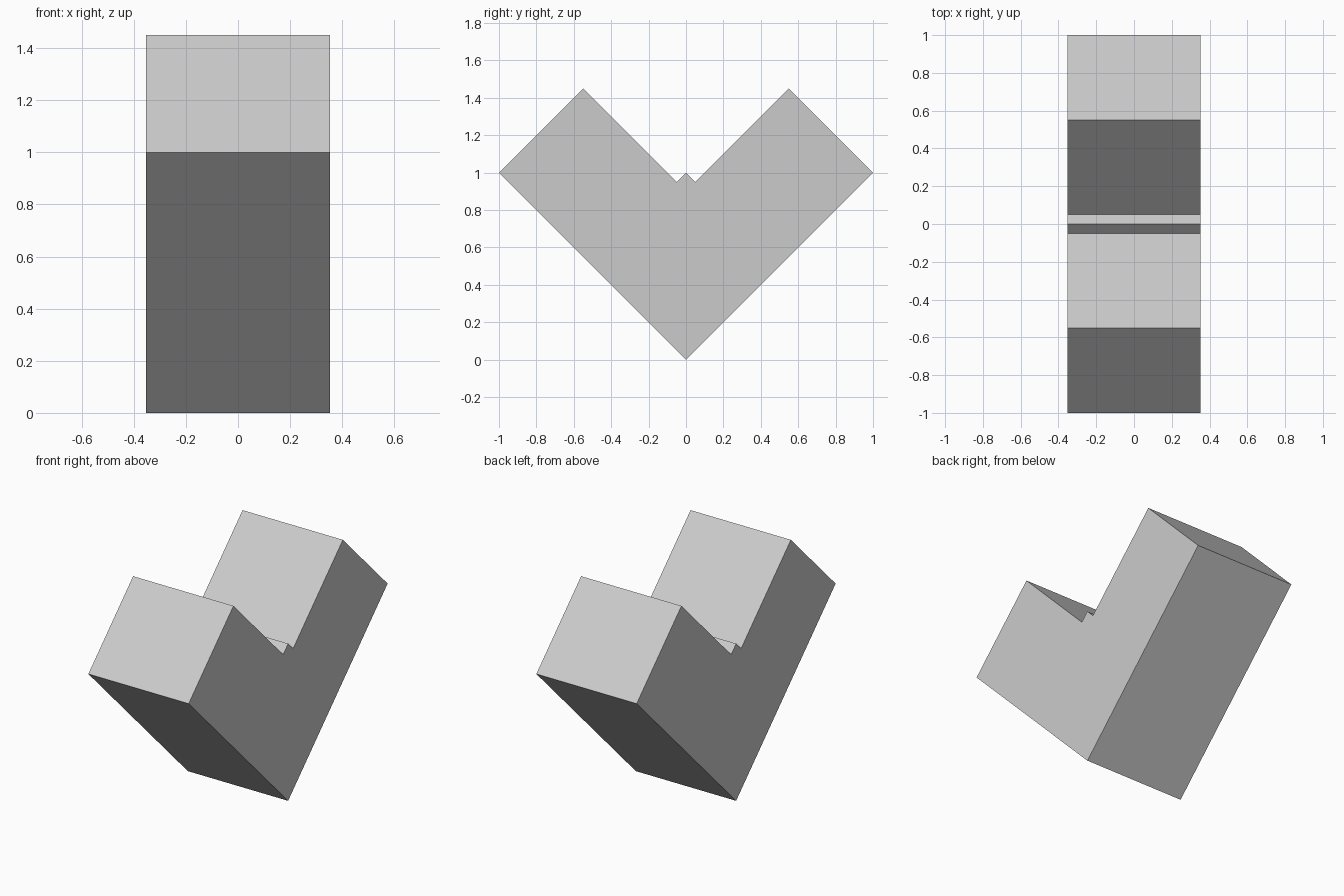
import bpy
import bmesh

if "Cube" in bpy.data.objects:
    bpy.data.objects.remove(bpy.data.objects["Cube"])

HALF_WIDTH = 0.353

# Right half of the heart outline (y, z), from bottom tip to the centre of the notch
half = [(0, 0), (1, 1), (0.55, 1.45), (0.05, 0.95), (0, 1)]
outline = half + [(-y, z) for y, z in reversed(half[1:-1])]

# Heart block: mirrored profile extruded along x
bm = bmesh.new()
face = bm.faces.new([bm.verts.new((-HALF_WIDTH, y, z)) for y, z in outline])
extruded = bmesh.ops.extrude_face_region(bm, geom=[face], use_keep_orig=True)
new_verts = [g for g in extruded["geom"] if isinstance(g, bmesh.types.BMVert)]
bmesh.ops.translate(bm, verts=new_verts, vec=(2 * HALF_WIDTH, 0, 0))
bmesh.ops.recalc_face_normals(bm, faces=bm.faces[:])

mesh = bpy.data.meshes.new("heart_block")
bm.to_mesh(mesh)
bm.free()
bpy.context.collection.objects.link(bpy.data.objects.new("heart_block", mesh))
